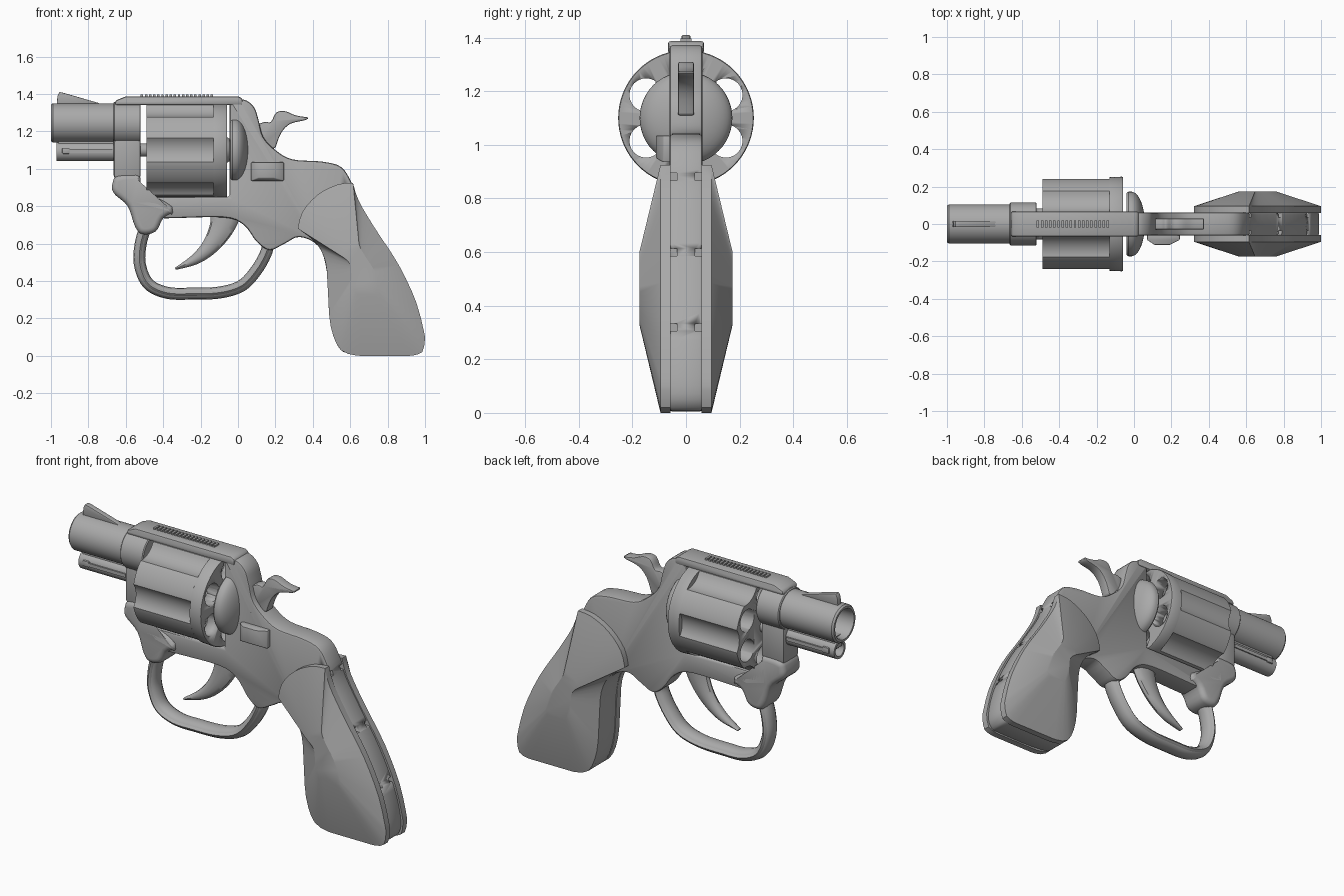
import bpy, bmesh, math
from mathutils import Vector

if "Cube" in bpy.data.objects:
    bpy.data.objects.remove(bpy.data.objects["Cube"])

metal = bpy.data.materials.new("plain_grey")
metal.use_nodes = True
GREY = (0.4, 0.4, 0.4, 1)
metal.diffuse_color = GREY
metal.node_tree.nodes["Principled BSDF"].inputs["Base Color"].default_value = GREY


def finish(name, bm, bevel=0, angle=35, segments=2):
    """Turn a bmesh into a shaded object, with optional rounded edges."""
    bmesh.ops.remove_doubles(bm, verts=bm.verts, dist=0.0002)
    bmesh.ops.recalc_face_normals(bm, faces=bm.faces)
    mesh = bpy.data.meshes.new(name)
    bm.to_mesh(mesh)
    bm.free()
    ob = bpy.data.objects.new(name, mesh)
    bpy.context.collection.objects.link(ob)
    mesh.materials.append(metal)
    bpy.ops.object.select_all(action="DESELECT")
    ob.select_set(True)
    bpy.context.view_layer.objects.active = ob
    if bevel:
        mod = ob.modifiers.new("bevel", "BEVEL")
        mod.width, mod.segments = bevel, segments
        mod.limit_method, mod.angle_limit = "ANGLE", math.radians(50)
        mod.use_clamp_overlap = False
        bpy.ops.object.modifier_apply(modifier="bevel")
    bpy.ops.object.shade_smooth_by_angle(angle=math.radians(angle))
    return ob


def smooth(points, steps=4, corners=(), closed=True):
    """Smooth curve through points; corners stay sharp."""
    pts = [Vector(p) for p in points]
    n = len(pts)

    def tangent(i):
        if i in corners:
            return pts[i] * 0
        if closed:
            return (pts[(i + 1) % n] - pts[i - 1]) / 2
        return (pts[min(i + 1, n - 1)] - pts[max(i - 1, 0)]) / 2

    out = []
    for i in range(n if closed else n - 1):
        j = (i + 1) % n
        count = 1 if i in corners and j in corners else steps
        for k in range(count):
            t = k / count
            out.append(pts[i] * (2*t**3 - 3*t*t + 1) + tangent(i) * (t**3 - 2*t*t + t)
                       + pts[j] * (3*t*t - 2*t**3) + tangent(j) * (t**3 - t*t))
    if not closed:
        out.append(pts[-1])
    return out


def loft(name, rings, closed=False, **kw):
    """Skin a list of equal-length rings of 3D points."""
    bm = bmesh.new()
    loops = [[bm.verts.new(p) for p in ring] for ring in rings]
    pairs = list(zip(loops, loops[1:]))
    if closed:
        pairs.append((loops[-1], loops[0]))
    else:
        bm.faces.new(loops[0])
        bm.faces.new(loops[-1])
    for a, b in pairs:
        for i in range(len(a)):
            j = (i + 1) % len(a)
            bm.faces.new((a[i], a[j], b[j], b[i]))
    return finish(name, bm, **kw)


def plate(name, outline, y0, y1, **kw):
    """Side-view outline extruded across the width."""
    return loft(name, [[(p[0], y, p[1]) for p in outline] for y in (y0, y1)], **kw)


def box(name, x0, x1, y0, y1, z0, z1, bevel=0):
    return plate(name, [(x0, z0), (x1, z0), (x1, z1), (x0, z1)], y0, y1, bevel=bevel)


def lathe(name, profile, z, seg=48):
    """Revolve (x, radius) points about a lengthwise axis at height z."""
    rings = []
    for i in range(seg):
        a = math.tau * i / seg
        rings.append([(x, r * math.cos(a), z + r * math.sin(a)) for x, r in profile])
    return loft(name, rings, closed=True)


def sweep(name, path, seg=12):
    """Oval tube along (x, z, half thickness, half width) points."""
    pts = smooth(path, 6, closed=False)
    rings = []
    for i, p in enumerate(pts):
        d = pts[min(i + 1, len(pts) - 1)] - pts[max(i - 1, 0)]
        side = Vector((-d[1], d[0])).normalized()
        ring = []
        for k in range(seg):
            a = math.tau * k / seg
            u = p[2] * math.cos(a)
            ring.append((p[0] + side.x * u, p[3] * math.sin(a), p[1] + side.y * u))
        rings.append(ring)
    return loft(name, rings)


def cut(ob, cutter):
    mod = ob.modifiers.new("cut", "BOOLEAN")
    mod.object, mod.operation, mod.solver = cutter, "DIFFERENCE", "EXACT"
    bpy.context.view_layer.objects.active = ob
    bpy.ops.object.modifier_apply(modifier="cut")


# Barrel, collar and ejector shroud
lathe("barrel", [(-0.7, 0), (-0.7, 0.075), (-0.99, 0.08), (-1, 0.085), (-1, 0.097),
                 (-0.99, 0.105), (-0.6, 0.105), (-0.6, 0)], 1.245)
lathe("barrel_collar", [(-0.665, 0), (-0.665, 0.11), (-0.66, 0.115), (-0.525, 0.115),
                        (-0.52, 0.11), (-0.52, 0)], 1.243)
lathe("ejector_shroud", [(-0.75, 0), (-0.75, 0.038), (-0.97, 0.038), (-0.97, 0.052),
                         (-0.6, 0.052), (-0.6, 0)], 1.092, 32)
box("shroud_web", -0.96, -0.6, -0.03, 0.03, 1.1, 1.17)
for s in (-1, 1):
    box("ejector_rail", -0.93, -0.67, s * 0.054 - 0.004, s * 0.054 + 0.004, 1.085, 1.105)
box("rail_stud", -0.94, -0.9, -0.059, 0.059, 1.08, 1.112, bevel=0.004)
plate("front_sight", [(-0.97, 1.34), (-0.965, 1.39), (-0.955, 1.41), (-0.93, 1.405),
                      (-0.74, 1.35), (-0.74, 1.34)], -0.016, 0.016, bevel=0.004)

# Top strap with serrated rib
plate("top_strap", [(-0.66, 1.34), (-0.655, 1.365), (-0.6, 1.387), (0.0, 1.387),
                    (0.025, 1.375), (0.025, 1.34)], -0.068, 0.068, bevel=0.012)
for i in range(18):
    x = -0.52 + i * 0.022
    box("rib_tooth", x, x + 0.013, -0.02, 0.02, 1.38, 1.396)

# Frame body running down into the grip core
frame_points = [
    (-0.52, 0.85), (-0.045, 0.85), (-0.045, 1.36), (0.03, 1.37), (0.085, 1.33), (0.11, 1.26),
    (0.135, 1.17), (0.2, 1.1), (0.29, 1.05), (0.45, 1.038), (0.55, 1.01), (0.605, 0.93),
    (0.64, 0.83), (0.73, 0.68), (0.855, 0.48), (0.95, 0.27), (0.99, 0.1), (0.97, 0.02),
    (0.9, 0.006), (0.62, 0.01), (0.535, 0.05), (0.49, 0.2), (0.475, 0.45), (0.43, 0.585),
    (0.33, 0.635), (0.25, 0.6), (0.17, 0.565), (0.1, 0.61), (0.03, 0.7), (-0.08, 0.74),
    (-0.38, 0.735), (-0.52, 0.74)]
frame = plate("frame", smooth(frame_points, 4, corners=(0, 1, 2, 31)), -0.062, 0.062, bevel=0.012)

# Small slots along the back strap
for x, z in ((0.61, 0.88), (0.79, 0.6), (0.935, 0.32)):
    for s in (-1, 1):
        slot = box("slot_cutter", x - 0.03, x + 0.05, s * 0.05 - 0.016, s * 0.05 + 0.016,
                   z - 0.014, z + 0.014)
        cut(frame, slot)
        bpy.data.objects.remove(slot)

# Front lug and flared crane below the barrel
box("barrel_lug", -0.665, -0.52, -0.068, 0.068, 0.95, 1.2, bevel=0.015)
crane = smooth([(-0.52, 0.97), (-0.64, 0.965), (-0.67, 0.925), (-0.665, 0.87), (-0.59, 0.8),
                (-0.55, 0.69), (-0.51, 0.65), (-0.44, 0.665), (-0.4, 0.735), (-0.34, 0.78),
                (-0.42, 0.84), (-0.52, 0.85)], 4, corners=(0, 11))
plate("crane", crane, -0.082, 0.082, bevel=0.03, segments=4)

# Fluted cylinder with six open chambers
CZ, R = 1.1, 0.25


def fluted_ring(x, d=0.33, rc=0.11, seg=144):
    ring = []
    for i in range(seg):
        a = math.tau * i / seg
        off = (a + math.pi / 6) % (math.pi / 3) - math.pi / 6
        inside = rc * rc - (d * math.sin(off)) ** 2
        r = min(R, d * math.cos(off) - math.sqrt(inside)) if inside > 0 else R
        ring.append((x, r * math.cos(a), CZ + r * math.sin(a)))
    return ring


drum = loft("cylinder_drum", [fluted_ring(-0.49), fluted_ring(-0.13)])
rim = lathe("cylinder_rim", [(-0.13, 0), (-0.13, R), (-0.065, R + 0.003), (-0.06, R),
                             (-0.06, 0)], CZ, 72)
for i in range(6):
    a = math.radians(30 + 60 * i)
    bore = lathe("chamber_cutter", [(-0.6, 0), (-0.6, 0.062), (0.1, 0.062), (0.1, 0)], 0, 24)
    bore.data.transform(bore.matrix_world.Translation((0, 0.172 * math.cos(a),
                                                       CZ + 0.172 * math.sin(a))))
    cut(drum, bore)
    cut(rim, bore)
    bpy.data.objects.remove(bore)
lathe("cylinder_pin", [(-0.54, 0), (-0.54, 0.035), (-0.03, 0.035), (-0.03, 0)], CZ, 24)
lathe("ratchet", [(-0.07, 0), (-0.07, 0.075), (-0.045, 0.06), (-0.045, 0)], CZ, 12)

# Domed recoil shield
dome = [(-0.04, 0), (-0.04, 0.165), (-0.03, 0.173)]
for i in range(11):
    a = math.pi / 2 * i / 10
    dome.append((-0.015 + 0.073 * math.sin(a), 0.173 * math.cos(a)))
lathe("recoil_shield", dome, CZ)

# Thumb latch on the right side
loft("thumb_latch", [[(x0, y, z0), (x1, y, z0), (x1, y, 1.035), (x0, y, 1.035)]
                     for y, x0, x1, z0 in ((-0.05, 0.07, 0.245, 0.935),
                                           (-0.085, 0.07, 0.245, 0.935),
                                           (-0.112, 0.11, 0.19, 0.95))], bevel=0.005)

# Hammer
hammer = smooth([(0.07, 1.22), (0.14, 1.25), (0.175, 1.25), (0.205, 1.3), (0.25, 1.308),
                 (0.31, 1.285), (0.375, 1.275), (0.36, 1.26), (0.28, 1.24), (0.23, 1.19),
                 (0.2, 1.11), (0.1, 1.1)], 4, corners=(0, 6, 10, 11))
plate("hammer", hammer, -0.03, 0.03, bevel=0.008)

# Trigger and guard
sweep("trigger", [(-0.06, 0.78, 0.085, 0.03), (-0.09, 0.68, 0.065, 0.03), (-0.15, 0.585, 0.045, 0.03),
                  (-0.23, 0.515, 0.028, 0.028), (-0.335, 0.465, 0.006, 0.015)])
guard = [(-0.49, 0.7), (-0.52, 0.6), (-0.525, 0.49), (-0.48, 0.385), (-0.38, 0.337), (-0.25, 0.332),
         (-0.1, 0.338), (0.02, 0.375), (0.1, 0.46), (0.15, 0.55), (0.16, 0.6)]
sweep("trigger_guard", [(x, z, 0.032, 0.05) for x, z in guard])
sweep("guard_ridge", [(x, z, 0.02, 0.056) for x, z in guard])

# Grip panels: a flared outline rising to a small plateau
grip = smooth([(0.32, 0.68), (0.345, 0.77), (0.425, 0.86), (0.53, 0.915), (0.615, 0.925),
               (0.645, 0.83), (0.73, 0.685), (0.86, 0.485), (0.955, 0.28), (1.0, 0.1), (0.985, 0.02),
               (0.92, 0), (0.65, 0), (0.55, 0.03), (0.495, 0.16), (0.48, 0.36), (0.468, 0.5),
               (0.42, 0.6)], 3, corners=(0, 4, 9, 11, 12))
center = Vector((0.66, 0.465))
for side, s in (("left", 1), ("right", -1)):
    rings = []
    for y, scale in ((0.058, 1), (0.095, 1), (0.173, 0.3)):
        rings.append([(p.x, s * y, p.y) for p in (center + (q - center) * scale for q in grip)])
    loft(side + "_grip_panel", rings, angle=30)
